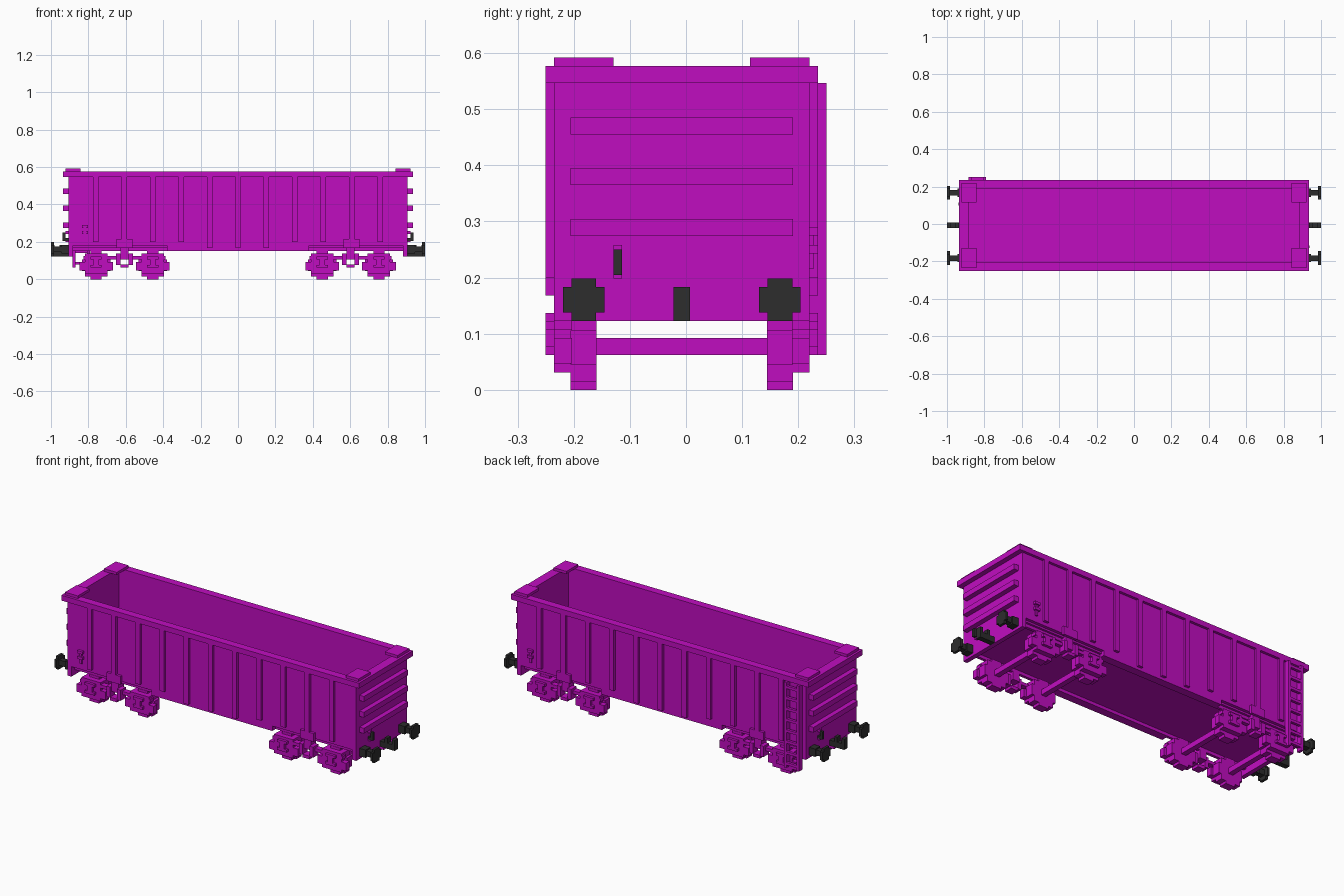
import bpy, bmesh
from mathutils import Matrix, Vector

cube = bpy.data.objects.get("Cube")
if cube:
    bpy.data.objects.remove(cube, do_unlink=True)

YC = -0.0075  # the wagon body sits slightly forward to leave room for the ladder


def material(name, col):
    m = bpy.data.materials.new(name)
    m.use_nodes = True
    m.diffuse_color = (*col, 1)
    m.node_tree.nodes["Principled BSDF"].inputs["Base Color"].default_value = (*col, 1)
    return m


MAGENTA = material("magenta paint", (0.53, 0.004, 0.53))
BLACK = material("dark iron", (0.026, 0.026, 0.026))


def part(name, boxes, mat=MAGENTA):
    """One object from boxes given as (x0, x1, y0, y1, z0, z1)."""
    bm = bmesh.new()
    for x0, x1, y0, y1, z0, z1 in boxes:
        pos = Vector(((x0 + x1) / 2, (y0 + y1) / 2 + YC, (z0 + z1) / 2))
        size = Matrix.Diagonal((abs(x1 - x0), abs(y1 - y0), z1 - z0, 1))
        bmesh.ops.create_cube(bm, size=1, matrix=Matrix.Translation(pos) @ size)
    me = bpy.data.meshes.new(name)
    bm.to_mesh(me)
    bm.free()
    me.materials.append(mat)
    ob = bpy.data.objects.new(name, me)
    bpy.context.collection.objects.link(ob)
    return ob


def flip_x(boxes):
    return [(-b, -a, *r) for a, b, *r in boxes]


def flip_y(boxes):
    return [(a, b, -d, -c, *r) for a, b, c, d, *r in boxes]


def both_sides(boxes):
    return boxes + flip_y(boxes)


def both_ends(boxes):
    return boxes + flip_x(boxes)


# Open body: walls, floor and sills
part("side_walls", both_sides([(-0.907, 0.907, 0.198, 0.2275, 0.18, 0.56)]))
part("end_walls", both_ends([(0.882, 0.907, -0.2275, 0.2275, 0.123, 0.56)]))
part("floor", [(-0.89, 0.89, -0.21, 0.21, 0.17, 0.195)])
part("side_sills", both_sides([(-0.885, 0.885, 0.182, 0.198, 0.152, 0.18),
                               (-0.38, 0.38, 0.198, 0.2275, 0.152, 0.18)]))

# Top rim and corner plates
part("top_rim", both_sides([(-0.935, 0.935, 0.198, 0.2425, 0.547, 0.577)])
     + both_ends([(0.882, 0.935, -0.198, 0.198, 0.547, 0.577)]))
part("corner_plates", both_ends(both_sides([(0.842, 0.922, 0.122, 0.2275, 0.577, 0.592)])))

# Side ribs, the middle three reaching lower
part("side_ribs", both_sides([
    (i * 0.152 - 0.0145, i * 0.152 + 0.0145, 0.2275, 0.2425, 0.168 if abs(i) < 2 else 0.2, 0.547)
    for i in range(-5, 6)]))
part("bolster_ends", both_ends(both_sides([(0.564, 0.65, 0.2275, 0.2425, 0.168, 0.215)])))

# Horizontal ribs on the ends
part("end_ribs", both_ends([(0.907, 0.935, -0.198, 0.198, z, z + 0.03)
                            for z in (0.274, 0.365, 0.455)]))

# Small hooks low on the sides, at opposite corners
hook = [(0.803, 0.835, 0.2275, 0.2425, 0.275, 0.29),
        (0.803, 0.835, 0.2275, 0.2425, 0.243, 0.258),
        (0.812, 0.826, 0.2275, 0.235, 0.215, 0.275)]
part("side_hooks", hook + flip_x(flip_y(hook)))

# Ladder
ladder = [(x, x + 0.015, 0.2275, 0.2575, 0.062, 0.547) for x in (-0.885, -0.806)]
ladder += [(-0.885, -0.791, 0.2425, 0.2575, 0.078 + i * 0.062, 0.093 + i * 0.062)
           for i in range(8)]
part("ladder", ladder)

# Bogies
for side, c in (("right", -0.607), ("left", 0.602)):
    wheels, axles, boxes = [], [], []
    for x in (c - 0.1515, c + 0.1515):
        for hx, hz in ((0.03, 0.0755), (0.06, 0.0605), (0.0755, 0.03)):
            wheels += both_sides([(x - hx, x + hx, 0.152, 0.198, 0.0755 - hz, 0.0755 + hz)])
        axles.append((x - 0.015, x + 0.015, -0.16, 0.16, 0.062, 0.092))
        boxes += both_sides([
            (x - 0.09, x + 0.09, 0.196, 0.2275, 0.047, 0.092),
            (x - 0.06, x + 0.06, 0.196, 0.2275, 0.031, 0.137),
            (x - 0.03, x + 0.03, 0.2275, 0.2425, 0.062, 0.077),
            (x - 0.03, x + 0.03, 0.2275, 0.2425, 0.107, 0.122),
            (x - 0.015, x + 0.015, 0.2275, 0.2425, 0.077, 0.107)])
    part(side + "_wheels", wheels)
    part(side + "_axles", axles)
    part(side + "_axle_boxes", boxes)
    part(side + "_bogie_frame", both_sides([
        (c - 0.22, c + 0.22, 0.196, 0.2275, 0.107, 0.125),
        (c - 0.045, c - 0.022, 0.196, 0.2425, 0.077, 0.137),
        (c + 0.022, c + 0.045, 0.196, 0.2425, 0.077, 0.137),
        (c - 0.022, c + 0.022, 0.196, 0.2425, 0.062, 0.08),
        (c - 0.022, c + 0.022, 0.182, 0.2275, 0.107, 0.18)]))

# Buffers
buffers = [(0.985, 1.0, 0.138, 0.212, 0.138, 0.183),
           (0.985, 1.0, 0.153, 0.197, 0.123, 0.198),
           (0.907, 0.985, 0.16, 0.19, 0.145, 0.176),
           (0.907, 0.945, 0.153, 0.197, 0.138, 0.183)]
part("buffers", both_ends(both_sides(buffers)), BLACK)

# Couplers: bar with two upright teeth
part("couplers", both_ends([(0.907, 1.0, -0.015, 0.015, 0.123, 0.155),
                            (0.982, 1.0, -0.015, 0.015, 0.155, 0.183),
                            (0.937, 0.955, -0.015, 0.015, 0.155, 0.183)]), BLACK)

# Brake hoses and their brackets, at opposite corners
hose = [(0.922, 0.938, -0.122, -0.107, 0.205, 0.25),
        (0.907, 0.922, -0.122, -0.107, 0.205, 0.22)]
part("brake_hoses", hose + flip_x(flip_y(hose)), BLACK)
bracket = [(0.907, 0.922, -0.122, -0.107, 0.198, 0.205),
           (0.907, 0.922, -0.122, -0.107, 0.243, 0.258)]
part("hose_brackets", bracket + flip_x(flip_y(bracket)))
